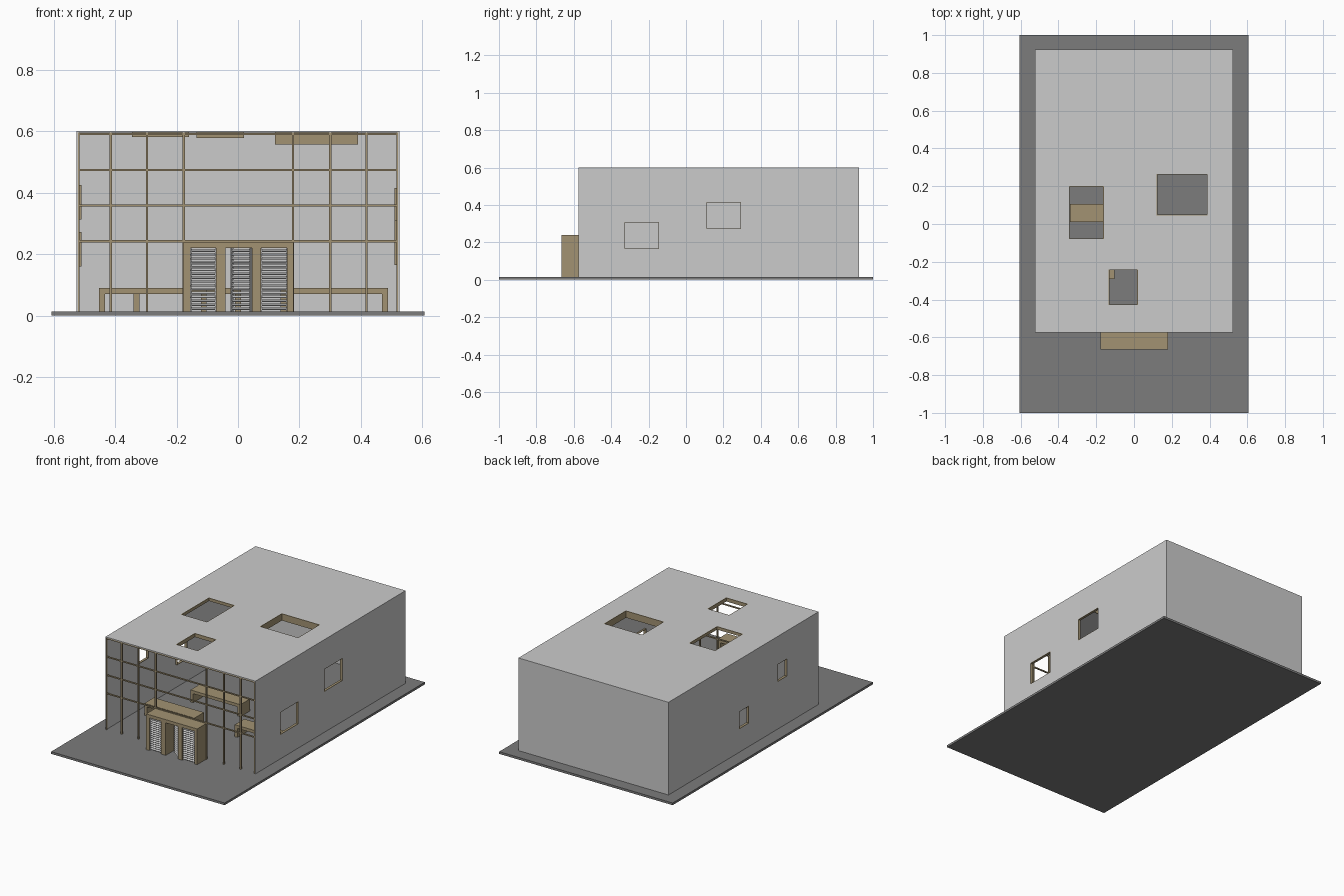
import bpy, math
from mathutils import Matrix, Vector

if "Cube" in bpy.data.objects:
    bpy.data.objects.remove(bpy.data.objects["Cube"])


def material(name, color):
    m = bpy.data.materials.new(name)
    m.diffuse_color = color
    m.use_nodes = True
    m.node_tree.nodes["Principled BSDF"].inputs["Base Color"].default_value = m.diffuse_color
    return m


WOOD = material("wood", (0.36, 0.29, 0.17, 1))
DARK = material("dark_grey", (0.2, 0.2, 0.2, 1))
BOX_FACES = [(0, 1, 3, 2), (4, 6, 7, 5), (0, 4, 5, 1),
             (2, 3, 7, 6), (0, 2, 6, 4), (1, 5, 7, 3)]


def boxes(name, parts, mat=None):
    """One object from boxes given as (x0, x1, y0, y1, z0, z1[, tilt about x])."""
    verts, faces = [], []
    for x0, x1, y0, y1, z0, z1, *tilt in parts:
        c = Vector(((x0 + x1) / 2, (y0 + y1) / 2, (z0 + z1) / 2))
        rot = Matrix.Rotation(tilt[0] if tilt else 0, 3, 'X')
        n = len(verts)
        verts += [c + rot @ (Vector((x, y, z)) - c)
                  for x in (x0, x1) for y in (y0, y1) for z in (z0, z1)]
        faces += [[n + i for i in f] for f in BOX_FACES]
    me = bpy.data.meshes.new(name)
    me.from_pydata(verts, [], faces)
    if mat:
        me.materials.append(mat)
    ob = bpy.data.objects.new(name, me)
    bpy.context.collection.objects.link(ob)
    return ob


def cut(target, box):
    cutter = boxes("cutter", [box])
    mod = target.modifiers.new("cut", 'BOOLEAN')
    mod.operation, mod.solver, mod.object = 'DIFFERENCE', 'EXACT', cutter
    bpy.context.view_layer.objects.active = target
    bpy.ops.object.modifier_apply(modifier=mod.name)
    bpy.data.objects.remove(cutter)


G = 0.014                                   # top of the ground slab
X, Y0, Y1, TOP, T = 0.525, -0.575, 0.925, 0.6, 0.005

# Ground slab and hollow shell, open at the front
boxes("ground_slab", [(-0.607, 0.607, -1, 1, 0, G)], DARK)
shell = boxes("building_shell", [(-X, X, Y0, Y1, G, TOP)])
cut(shell, (-X + T, X - T, Y0 - 0.1, Y1 - T, G - 0.1, TOP - T))

# Skylights: x0, x1, y0, y1, bottom of the wooden lining
F = 0.004
skylights = [(-0.345, -0.16, -0.08, 0.2, 0.581),
             (0.12, 0.39, 0.045, 0.265, 0.557),
             (-0.135, 0.02, -0.43, -0.24, 0.577)]
for i, (x0, x1, y0, y1, z) in enumerate(skylights):
    cut(shell, (x0, x1, y0, y1, 0.5, 0.7))
    boxes(f"skylight_frame_{i + 1}", [
        (x0, x0 + F, y0, y1, z, TOP), (x1 - F, x1, y0, y1, z, TOP),
        (x0 + F, x1 - F, y0, y0 + F, z, TOP),
        (x0 + F, x1 - F, y1 - F, y1, z, TOP)], WOOD)

# Side windows: side, y0, y1, z0, z1
windows = [(1, -0.33, -0.145, 0.165, 0.31), (1, 0.11, 0.295, 0.27, 0.415),
           (-1, -0.26, -0.165, 0.312, 0.425), (-1, 0.12, 0.22, 0.16, 0.272)]
for i, (s, y0, y1, z0, z1) in enumerate(windows):
    cut(shell, (s * X - 0.05, s * X + 0.05, y0, y1, z0, z1))
    a, b = sorted((s * X, s * (X - 0.016)))
    f = 0.003
    boxes(f"window_frame_{i + 1}", [
        (a, b, y0, y0 + f, z0, z1), (a, b, y1 - f, y1, z0, z1),
        (a, b, y0 + f, y1 - f, z0, z0 + f),
        (a, b, y0 + f, y1 - f, z1 - f, z1)], WOOD)

# Front facade grid
M, IN = 0.004, X - T
bars = [(x - M, x + M, Y0, Y0 + 0.01, G, TOP - T)
        for x in (-0.414, -0.296, -0.176, 0.179, 0.3, 0.418)]
bars += [(s * (IN - M / 2) - M / 2, s * (IN - M / 2) + M / 2, Y0, Y0 + 0.01, G, TOP - T)
         for s in (-1, 1)]
bars += [(-IN, IN, Y0 + 0.001, Y0 + 0.009, z - 0.0035, z + 0.0035)
         for z in (0.242, 0.358, 0.474, 0.591)]
boxes("facade_mullions", bars, WOOD)

# Entrance portal: sides, lintel and two inner posts
P0, P1, H = -0.665, Y0, 0.24
boxes("entrance_portal", [
    (-0.177, -0.155, P0, P1, G, H - 0.02), (0.16, 0.18, P0, P1, G, H - 0.02),
    (-0.177, 0.18, P0, P1, H - 0.02, H),
    (-0.072, -0.04, P0, P1, G, H - 0.02), (0.045, 0.075, P0, P1, G, H - 0.02)], WOOD)


def louvre(name, x0, x1, y):
    n, z0, z1 = 16, G + 0.003, H - 0.022
    step = (z1 - z0) / n
    slats = [(x0, x1, y - 0.006, y + 0.006, z0 + step * (k + 0.5) - 0.0015,
              z0 + step * (k + 0.5) + 0.0015, math.radians(30)) for k in range(n)]
    slats += [(x, x + 0.003, y - 0.005, y + 0.005, G, H - 0.02) for x in (x0, x1 - 0.003)]
    return boxes(name, slats)


# Fixed louvres and a louvred door standing ajar
louvre("louvre_left", -0.155, -0.072, P0 + 0.012)
louvre("louvre_right", 0.075, 0.16, P0 + 0.012)
door = louvre("louvre_door", -0.083, 0, 0)
door.location = (0.043, P0 + 0.012, 0)
door.rotation_euler.z = math.radians(-40)

# Benches: left end, front edge
L, D, BH, BT = 0.35, 0.095, 0.09, 0.019
for i, (x, y) in enumerate([(-0.34, 0.01), (-0.452, -0.29), (0.138, -0.23)]):
    boxes(f"bench_{i + 1}", [
        (x, x + L, y, y + D, BH - BT, BH),
        (x, x + BT, y, y + D, G, BH - BT),
        (x + L - BT, x + L, y, y + D, G, BH - BT)], WOOD)
